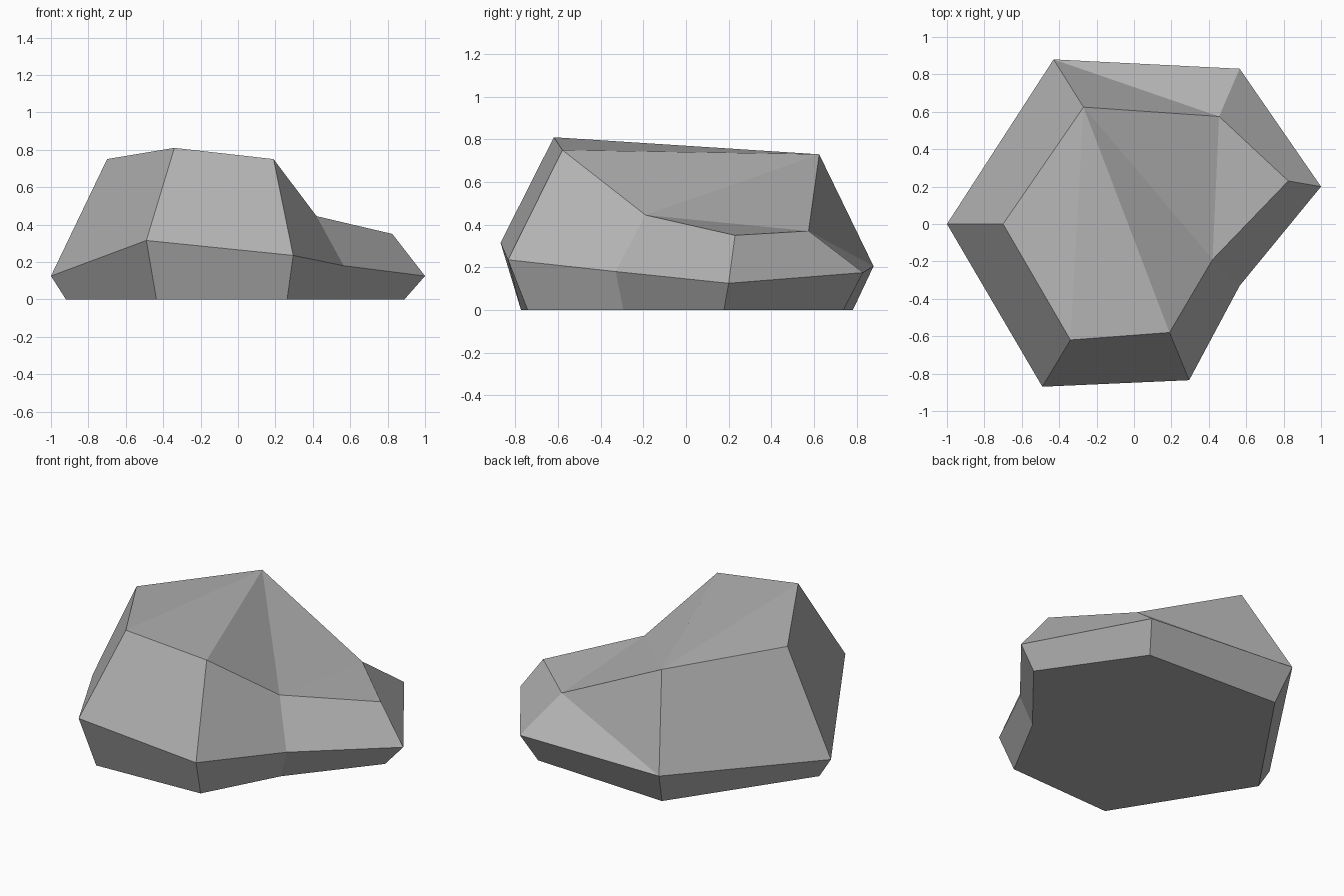
import bpy
import bmesh

cube = bpy.data.objects.get("Cube")
if cube:
    bpy.data.objects.remove(cube, do_unlink=True)

# Stone colour
stone = bpy.data.materials.new("stone_grey")
stone.use_nodes = True
grey = (0.45, 0.45, 0.45, 1.0)
stone.diffuse_color = grey
stone.node_tree.nodes["Principled BSDF"].inputs["Base Color"].default_value = grey

# Widest outline and upper rim of the boulder, both counter-clockwise from the right
belt_points = [(-1, 0, .125), (-.49, -.87, .315), (.295, -.835, .235), (.565, -.33, .18),
               (1, .2, .125), (.565, .83, .175), (-.43, .88, .205)]
rim_points = [(-.7, 0, .75), (-.34, -.62, .81), (.19, -.58, .75), (.42, -.19, .445),
              (.825, .23, .35), (.455, .575, .37), (-.27, .625, .73)]
BASE_SCALE = 0.89

bm = bmesh.new()
base = [bm.verts.new((x * BASE_SCALE, y * BASE_SCALE, 0)) for x, y, z in belt_points]
# the two ends of the base taper a little less
base[0].co.x = -.92
belt = [bm.verts.new(p) for p in belt_points]
rim = [bm.verts.new(p) for p in rim_points]
count = len(belt)
back = 5  # the back facet is folded along a diagonal

# Underside
bm.faces.new(reversed(base))

# Undercut band and sloping sides
for i in range(count):
    j = (i + 1) % count
    bm.faces.new((base[i], base[j], belt[j], belt[i]))
    if i == back:
        bm.faces.new((belt[i], belt[j], rim[i]))
        bm.faces.new((belt[j], rim[j], rim[i]))
    else:
        bm.faces.new((belt[i], belt[j], rim[j], rim[i]))

# Crown: facets fanning out from the back right corner, plus the low shelf
for i in (0, 1, 2):
    bm.faces.new((rim[6], rim[i], rim[i + 1]))
bm.faces.new((rim[6], rim[3], rim[5]))
bm.faces.new((rim[3], rim[4], rim[5]))

bmesh.ops.recalc_face_normals(bm, faces=bm.faces)
mesh = bpy.data.meshes.new("boulder")
bm.to_mesh(mesh)
bm.free()
mesh.materials.append(stone)
boulder = bpy.data.objects.new("boulder", mesh)
bpy.context.collection.objects.link(boulder)
